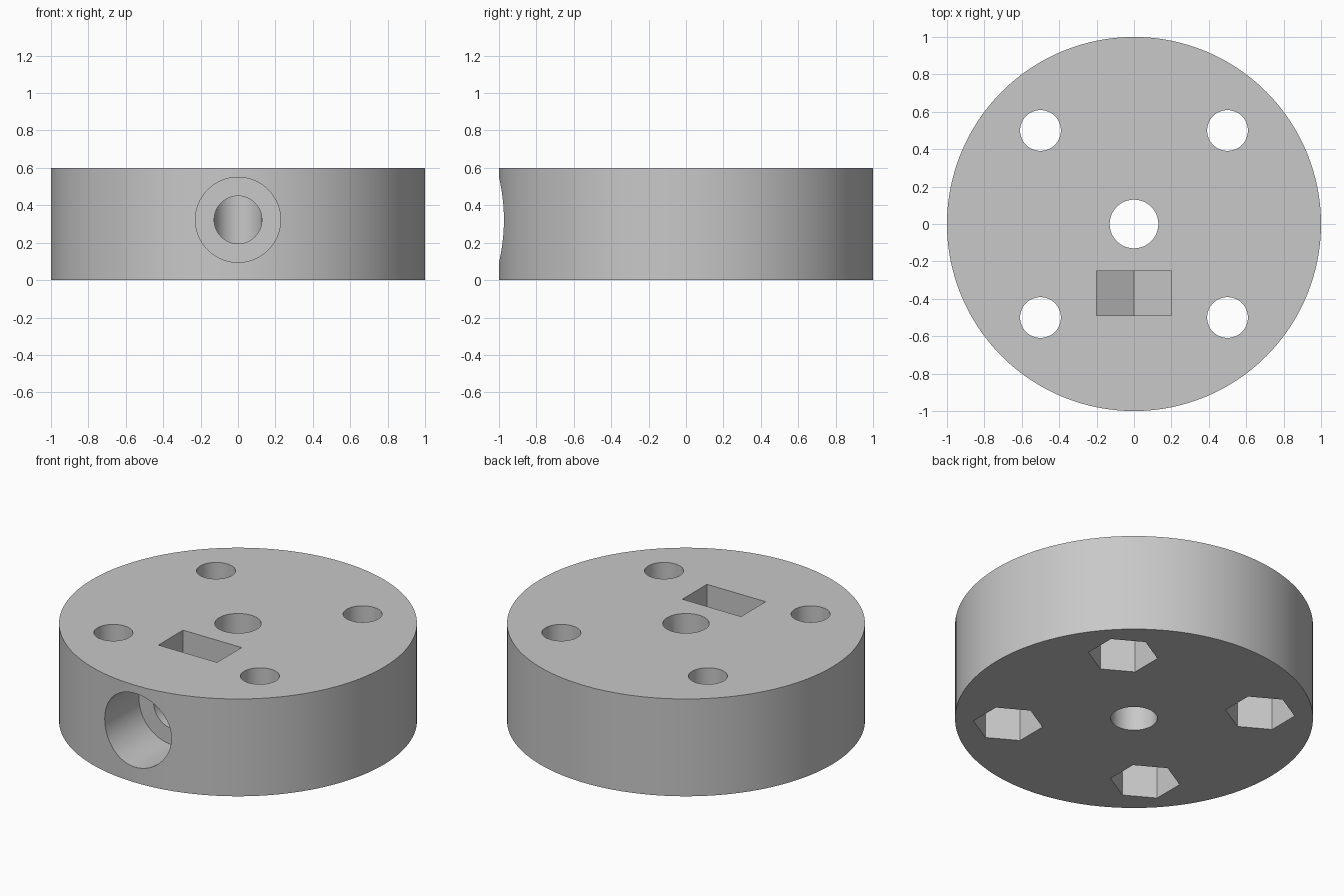
import bpy
from math import radians, pi

cube = bpy.data.objects.get("Cube")
if cube:
    bpy.data.objects.remove(cube, do_unlink=True)

HEIGHT = 0.6
BORE_Z = 0.3225      # height of the sideways bore
NUT_R = 0.231        # corner radius of the nut on the sideways bolt
SLOT_Y = (-0.49, -0.25)
SLOT_X = NUT_R * 0.866

grey = bpy.data.materials.new("plain_grey")
grey.use_nodes = True
colour = (0.58, 0.58, 0.58, 1)
grey.diffuse_color = colour
grey.node_tree.nodes["Principled BSDF"].inputs["Base Color"].default_value = colour


def rod(name, radius, centre, length, sides=64, rotation=(0, 0, 0)):
    """Cylinder or prism about its centre, along z unless rotated."""
    bpy.ops.mesh.primitive_cylinder_add(vertices=sides, radius=radius, depth=length,
                                        location=centre, rotation=rotation)
    obj = bpy.context.object
    obj.name = name
    obj.data.materials.append(grey)
    return obj


def front_rod(name, radius, y0, y1):
    """Rod lying along y at the bore height."""
    return rod(name, radius, (0, (y0 + y1) / 2, BORE_Z), y1 - y0,
               rotation=(radians(90), 0, 0))


def slot_cutter():
    """Nut slot: open at the top, pointed at the bottom like a hexagon."""
    shoulder = BORE_Z - NUT_R / 2
    outline = [(-SLOT_X, 1), (-SLOT_X, shoulder), (0, BORE_Z - NUT_R),
               (SLOT_X, shoulder), (SLOT_X, 1)]
    n = len(outline)
    verts = [(x, y, z) for y in SLOT_Y for x, z in outline]
    faces = [tuple(reversed(range(n))), tuple(range(n, 2 * n))]
    faces += [(i, (i + 1) % n, (i + 1) % n + n, i + n) for i in range(n)]
    mesh = bpy.data.meshes.new("nut_slot")
    mesh.from_pydata(verts, [], faces)
    mesh.materials.append(grey)
    obj = bpy.data.objects.new("nut_slot", mesh)
    bpy.context.collection.objects.link(obj)
    # Make the cutter's normals point outwards
    bpy.ops.object.select_all(action='DESELECT')
    bpy.context.view_layer.objects.active = obj
    obj.select_set(True)
    bpy.ops.object.mode_set(mode='EDIT')
    bpy.ops.mesh.select_all(action='SELECT')
    bpy.ops.mesh.normals_make_consistent(inside=False)
    bpy.ops.object.mode_set(mode='OBJECT')
    return obj


# Main disc
hub = rod("hub_disc", 1, (0, 0, HEIGHT / 2), HEIGHT, sides=128)

# Centre shaft hole, sideways bore with its counterbore, and nut slot
cutters = [
    rod("shaft_hole", 0.13, (0, 0, HEIGHT / 2), 1),
    front_rod("bore", 0.1275, -0.8, -0.03),
    front_rod("counterbore", 0.2275, -1.2, -0.64),
    slot_cutter(),
]

# Four bolt holes with hexagonal nut pockets underneath
POCKET = 0.3
for x in (-0.5, 0.5):
    for y in (-0.5, 0.5):
        cutters.append(rod("bolt_hole", 0.109, (x, y, HEIGHT / 2), 1))
        cutters.append(rod("nut_pocket", 0.196, (x, y, 0), 2 * POCKET, sides=6))

# Cut everything out of the disc
bpy.context.view_layer.objects.active = hub
for cutter in cutters:
    cut = hub.modifiers.new(cutter.name, 'BOOLEAN')
    cut.operation = 'DIFFERENCE'
    cut.solver = 'EXACT'
    cut.object = cutter
    bpy.ops.object.modifier_apply(modifier=cut.name)
    bpy.data.objects.remove(cutter, do_unlink=True)

# Smooth round walls, sharp rims and pocket corners
bpy.ops.object.select_all(action='DESELECT')
hub.select_set(True)
bpy.context.view_layer.objects.active = hub
bpy.ops.object.shade_smooth_by_angle(angle=pi / 7)
